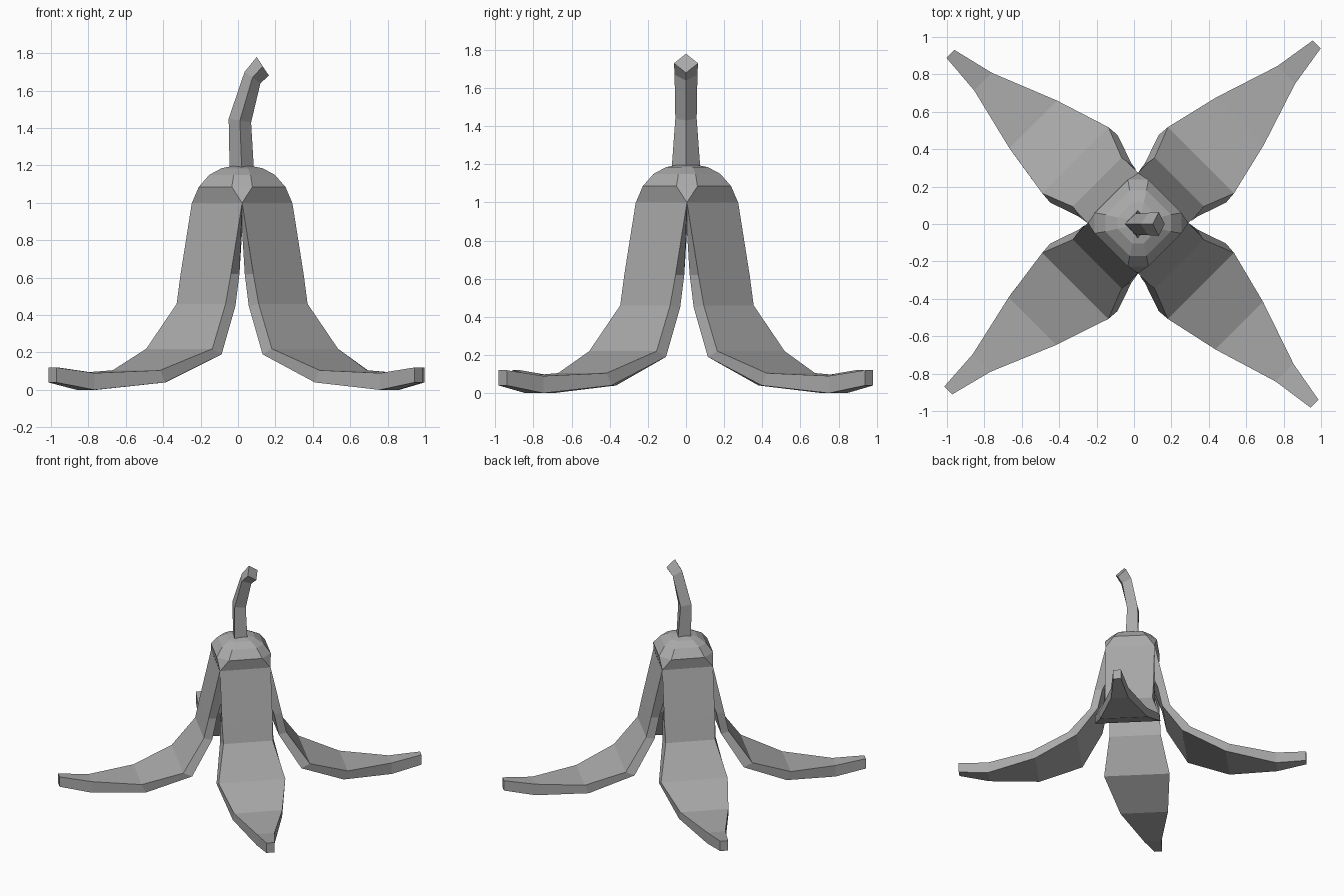
import bpy, bmesh, math
from mathutils import Vector, Matrix

if "Cube" in bpy.data.objects:
    bpy.data.objects.remove(bpy.data.objects["Cube"], do_unlink=True)

grey = bpy.data.materials.new("plain grey")
grey.use_nodes = True
grey.diffuse_color = (0.4, 0.4, 0.4, 1)
grey.node_tree.nodes["Principled BSDF"].inputs["Base Color"].default_value = (0.4, 0.4, 0.4, 1)

CENTRE = Vector((0.022, 0.005, 0))


def loft(name, rings):
    """Skin a list of equal-sized point rings and close both ends."""
    bm = bmesh.new()
    loops = [[bm.verts.new(p) for p in ring] for ring in rings]
    n = len(loops[0])
    for a, b in zip(loops, loops[1:]):
        for i in range(n):
            j = (i + 1) % n
            bm.faces.new((a[i], a[j], b[j], b[i]))
    bm.faces.new(loops[0])
    bm.faces.new(loops[-1])
    bmesh.ops.remove_doubles(bm, verts=bm.verts, dist=0.0005)
    bmesh.ops.recalc_face_normals(bm, faces=bm.faces)
    mesh = bpy.data.meshes.new(name)
    bm.to_mesh(mesh)
    bm.free()
    mesh.materials.append(grey)
    obj = bpy.data.objects.new(name, mesh)
    bpy.context.collection.objects.link(obj)
    return obj


# Peel strip stations: (reach, half width, height) outside, then inside
STATIONS = [
    ((.19, .19, 1.0), (.13, .13, .85)),
    ((.275, .19, .62), (.215, .195, .62)),
    ((.31, .185, .46), (.25, .20, .45)),
    ((.475, .25, .22), (.41, .255, .19)),
    ((.77, .18, .105), (.74, .185, .04)),
    ((1.12, .067, .09), (1.12, .067, 0)),
    ((1.35, .03, .12), (1.35, .03, .04)),
]


def peel(name, angle, bend):
    """One hanging strip, its outer half drifting sideways by bend."""
    turn = Matrix.Rotation(math.radians(angle), 3, 'Z')
    rings = []
    for (ro, wo, zo), (ri, wi, zi) in STATIONS:
        drift = bend * max(0, (ro - .475) / .875)
        ring = [(ro, drift - wo, zo), (ro, drift + wo, zo),
                (ri, drift + wi, zi), (ri, drift - wi, zi)]
        rings.append([turn @ Vector(p) + CENTRE for p in ring])
    loft(name, rings)


peel("peel_back_left", 45, 0)
peel("peel_back_right", 135, .07)
peel("peel_front_right", 225, -.085)
peel("peel_front_left", 315, -.016)


# Domed cap: diamond sections with cut corners (corner reach, cut, height)
def diamond(c, k, z):
    ring = []
    for q in range(4):
        turn = Matrix.Rotation(q * math.pi / 2, 3, 'Z')
        ring += [turn @ Vector((c, s * k, z)) + CENTRE for s in (-1, 1)]
    return ring


loft("cap", [diamond(*s) for s in (
    (.184, 0, .85), (.268, 0, 1.0), (.232, .055, 1.085),
    (.175, .045, 1.15), (.11, .03, 1.185), (.05, .02, 1.197))])

# Bent four-sided stem: left x, left z, right x, right z, half depth
loft("stem", [
    [(xl, 0, zl), ((xl + xr) / 2, -d, (zl + zr) / 2),
     (xr, 0, zr), ((xl + xr) / 2, d, (zl + zr) / 2)]
    for xl, zl, xr, zr, d in (
        (-.045, 1.18, .085, 1.18, .075), (-.05, 1.45, .07, 1.43, .056),
        (.035, 1.70, .12, 1.64, .06), (.10, 1.78, .165, 1.68, .063))])
